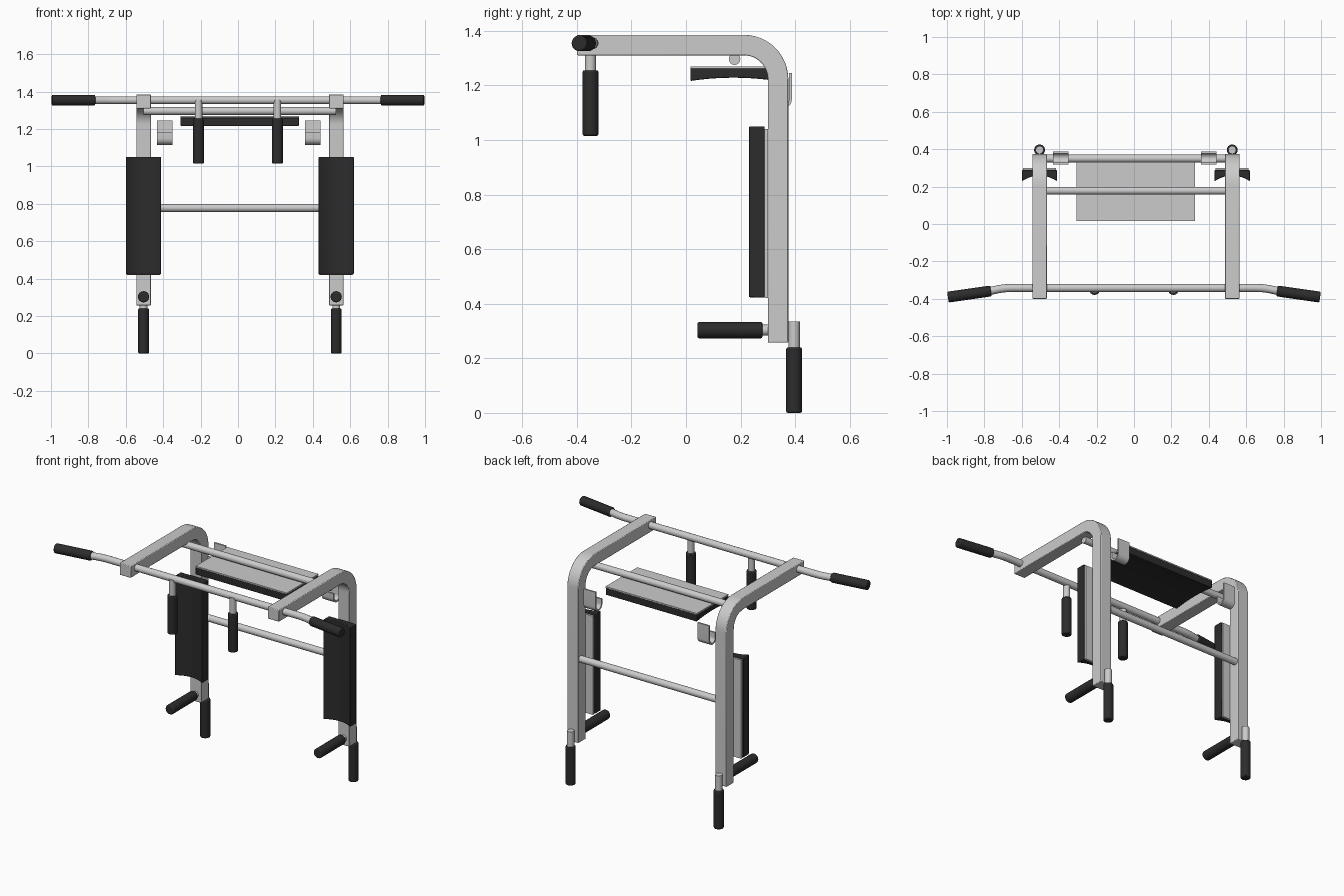
import bpy, bmesh, math
from mathutils import Vector

if "Cube" in bpy.data.objects:
    bpy.data.objects.remove(bpy.data.objects["Cube"])

black = bpy.data.materials.new("black_rubber")
black.diffuse_color = (0.025, 0.025, 0.025, 1)
black.use_nodes = True
black.node_tree.nodes["Principled BSDF"].inputs["Base Color"].default_value = black.diffuse_color
CX = 0.01  # centre line of the frame


def finish(ob, mat=None, bevel=0.0):
    if mat:
        ob.data.materials.append(mat)
    bpy.ops.object.select_all(action='DESELECT')
    bpy.context.view_layer.objects.active = ob
    ob.select_set(True)
    if bevel:
        m = ob.modifiers.new("soft_edges", 'BEVEL')
        m.width, m.segments, m.limit_method = bevel, 2, 'ANGLE'
        m.angle_limit = math.radians(40)
    bpy.ops.object.shade_smooth_by_angle(angle=math.radians(40))
    return ob


def rod(name, a, b, r, mat=None, bevel=0.0):
    a, b = Vector(a), Vector(b)
    bpy.ops.mesh.primitive_cylinder_add(vertices=24, radius=r, depth=(b - a).length,
                                        location=(a + b) / 2)
    ob = bpy.context.object
    ob.name = name
    ob.rotation_euler = (b - a).to_track_quat('Z', 'Y').to_euler()
    return finish(ob, mat, bevel)


def extrude(name, pts, vec, mat=None, bevel=0.0):
    bm = bmesh.new()
    face = bm.faces.new([bm.verts.new(p) for p in pts])
    new = bmesh.ops.extrude_face_region(bm, geom=[face])
    bmesh.ops.translate(bm, vec=vec,
                        verts=[v for v in new['geom'] if isinstance(v, bmesh.types.BMVert)])
    bmesh.ops.recalc_face_normals(bm, faces=bm.faces)
    me = bpy.data.meshes.new(name)
    bm.to_mesh(me)
    bm.free()
    ob = bpy.data.objects.new(name, me)
    bpy.context.collection.objects.link(ob)
    return finish(ob, mat, bevel)


def arc(cy, cz, r, a0, a1, n=12):
    return [(cy + r * math.cos(math.radians(a0 + (a1 - a0) * i / n)),
             cz + r * math.sin(math.radians(a0 + (a1 - a0) * i / n))) for i in range(n + 1)]


def hollow_front(half, depth, dip, n=12):
    # pad section: flat back at 0, dished front at -depth
    front = [(-half + 2 * half * i / n,
              -depth + dip * (1 - (2 * i / n - 1) ** 2)) for i in range(n + 1)]
    return [(half, 0), (-half, 0)] + front


for s, side in ((-1, "left"), (1, "right")):
    x = CX + s * 0.515
    # bent square-tube frame
    prof = ([(0.375, 0.257)] + arc(0.212, 1.222, 0.163, 0, 90) + [(-0.4, 1.385), (-0.4, 1.31)]
            + arc(0.212, 1.222, 0.088, 90, 0) + [(0.3, 0.257)])
    extrude(side + "_frame", [(x - 0.039, y, z) for y, z in prof], (0.078, 0, 0), bevel=0.004)

    # arm pad with backing plate
    sec = hollow_front(0.094, 0.059, 0.03)
    extrude(side + "_pad", [(x + u, 0.288 + v, 0.423) for u, v in sec], (0, 0, 0.627),
            black, 0.004)
    extrude(side + "_pad_plate", [(x - 0.088, 0.288, 0.42), (x + 0.088, 0.288, 0.42),
                                  (x + 0.088, 0.3, 0.42), (x - 0.088, 0.3, 0.42)],
            (0, 0, 0.62))

    # lower handles: one forward, one hanging behind
    rod(side + "_forward_stub", (x, 0.31, 0.303), (x, 0.2, 0.303), 0.02)
    rod(side + "_forward_grip", (x, 0.28, 0.303), (x, 0.042, 0.303), 0.03, black, 0.006)
    rod(side + "_lower_stub", (x, 0.396, 0.335), (x, 0.396, 0.15), 0.021)
    rod(side + "_lower_grip", (x, 0.396, 0.24), (x, 0.396, 0), 0.029, black, 0.006)

    # hanging handles under the pull-up bar
    h = s * 0.211
    rod(side + "_hanging_stub", (h, -0.35, 1.355), (h, -0.35, 1.15), 0.02)
    rod(side + "_hanging_grip", (h, -0.35, 1.255), (h, -0.35, 1.015), 0.029, black, 0.006)

    # pull-up bar end grip
    rod(side + "_bar_grip", (s * 0.765, -0.358, 1.354), (s * 0.995, -0.391, 1.354),
        0.029, black, 0.006)

    # J-shaped bar hook
    hx = CX - 0.006 + s * 0.396
    hook = ([(0.388, 1.245)] + arc(0.353, 1.15, 0.035, 0, -180) + [(0.318, 1.18), (0.328, 1.18)]
            + arc(0.353, 1.15, 0.025, -180, 0) + [(0.378, 1.245)])
    extrude(side + "_hook", [(hx - 0.041, y, z) for y, z in hook], (0.082, 0, 0))

# pull-up bar with swept ends
cu = bpy.data.curves.new("pull_up_bar", 'CURVE')
cu.dimensions = '3D'
cu.bevel_depth, cu.bevel_resolution, cu.use_fill_caps = 0.0215, 5, True
sp = cu.splines.new('POLY')
half = [(0.66, -0.342), (0.69, -0.3435), (0.72, -0.3475), (0.76, -0.356), (0.98, -0.389)]
path = [(-x, y) for x, y in reversed(half)] + half
sp.points.add(len(path) - 1)
for p, (x, y) in zip(sp.points, path):
    p.co = (x, y, 1.354, 1)
bar = bpy.data.objects.new("pull_up_bar", cu)
bpy.context.collection.objects.link(bar)
bpy.context.view_layer.objects.active = bar
bar.select_set(True)
sp.use_smooth = True

# cross bars
rod("upper_cross_bar", (CX - 0.515, 0.178, 1.296), (CX + 0.515, 0.178, 1.296), 0.021)
rod("lower_cross_bar", (CX - 0.5, 0.35, 0.778), (CX + 0.5, 0.35, 0.778), 0.021)

# back rest: dark pad under a grey plate
sec = hollow_front(0.158, 0.046, 0.012)
extrude("back_pad", [(CX - 0.317, 0.174 + u, 1.262 + v) for u, v in sec], (0.634, 0, 0),
        black, 0.004)
extrude("back_pad_plate", [(CX - 0.317, 0.017, 1.261), (CX - 0.317, 0.332, 1.261),
                           (CX - 0.317, 0.332, 1.269), (CX - 0.317, 0.017, 1.269)],
        (0.634, 0, 0))
